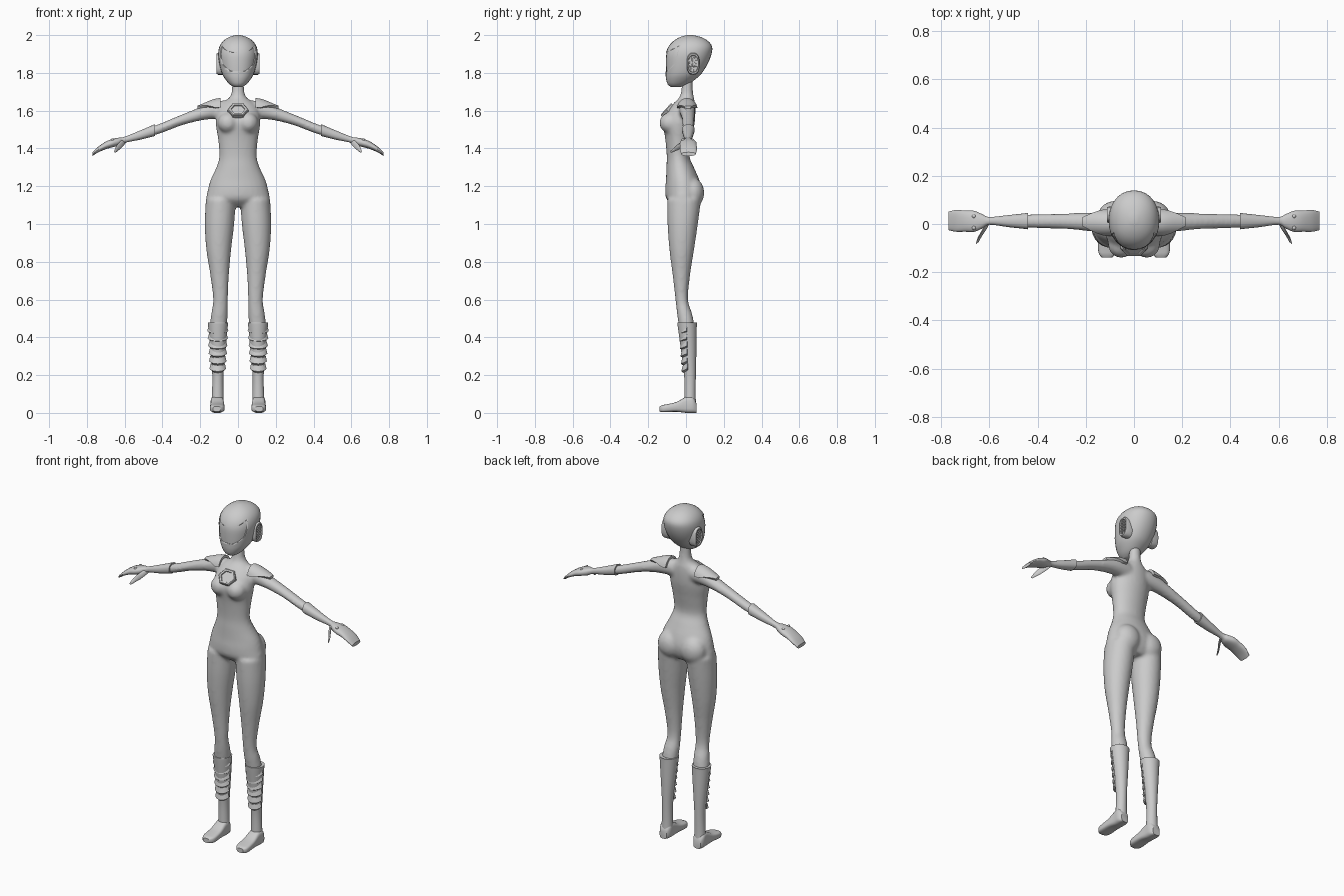
import bpy, bmesh, math
from mathutils import Vector, Matrix

if "Cube" in bpy.data.objects:
    bpy.data.objects.remove(bpy.data.objects["Cube"])

mat = bpy.data.materials.new("plain_grey")
mat.use_nodes = True
mat.diffuse_color = (0.6, 0.6, 0.6, 1)
mat.node_tree.nodes["Principled BSDF"].inputs["Base Color"].default_value = (0.6, 0.6, 0.6, 1)
X, Y, Z = Vector((1, 0, 0)), Vector((0, 1, 0)), Vector((0, 0, 1))


def finish(name, bm, angle=40):
    bmesh.ops.recalc_face_normals(bm, faces=bm.faces)
    me = bpy.data.meshes.new(name)
    bm.to_mesh(me)
    bm.free()
    me.materials.append(mat)
    me.polygons.foreach_set("use_smooth", [True] * len(me.polygons))
    me.set_sharp_from_angle(angle=math.radians(angle))
    ob = bpy.data.objects.new(name, me)
    bpy.context.collection.objects.link(ob)
    return ob


def spline(rows, steps=4):
    """Catmull-Rom through tuples of any length."""
    out = []
    for i in range(len(rows) - 1):
        a, b, c, d = (rows[max(i - 1, 0)], rows[i], rows[i + 1], rows[min(i + 2, len(rows) - 1)])
        for k in range(steps):
            t = k / steps
            out.append(tuple(q + t / 2 * (r - p + t * (2 * p - 5 * q + 4 * r - s + t * (3 * (q - r) + s - p)))
                             for p, q, r, s in zip(a, b, c, d)))
    return out + [rows[-1]]


def ring(c, u, v, n=24, power=2):
    """Superellipse around c with half axes u and v."""
    pts = []
    for i in range(n):
        a = math.tau * i / n
        f = lambda w: math.copysign(abs(w) ** (2 / power), w)
        pts.append(Vector(c) + u * f(math.cos(a)) + v * f(math.sin(a)))
    return pts


def skin(bm, rings, side=1):
    """Bridge rings of points and cap both ends; side=-1 mirrors in x."""
    vs = [[bm.verts.new((p.x * side, p.y, p.z)) for p in r] for r in rings]
    n = len(vs[0])
    for a, b in zip(vs, vs[1:]):
        for i in range(n):
            bm.faces.new((a[i], a[(i + 1) % n], b[(i + 1) % n], b[i]))
    bm.faces.new(vs[0])
    bm.faces.new(vs[-1])


def upright(rows, power=2):
    """Rows of z, x min, x max, y min, y max."""
    return [ring(((a + b) / 2, (c + d) / 2, z), X * (b - a) / 2, Y * (d - c) / 2, 28, power)
            for z, a, b, c, d in rows]


def sideways(rows, power=2):
    """Rows of x, y centre, z centre, y half, z half."""
    return [ring((x, y, z), Y * hy, Z * hz, 20, power) for x, y, z, hy, hz in rows]


def ball(bm, c, r):
    bmesh.ops.create_uvsphere(bm, u_segments=20, v_segments=12, radius=1,
                              matrix=Matrix.LocRotScale(Vector(c), None, Vector(r)))


# Body suit: overlapping torso, legs and arms fused into one skin
torso = [(1.09, .11, -.06, .05), (1.13, .165, -.103, .075), (1.18, .16, -.11, .083),
         (1.235, .145, -.106, .07), (1.3, .115, -.104, .042), (1.36, .099, -.102, .018),
         (1.45, .106, -.11, .03), (1.51, .116, -.12, .042), (1.55, .118, -.122, .048),
         (1.6, .11, -.098, .05), (1.64, .085, -.065, .048), (1.67, .045, -.036, .042),
         (1.71, .033, -.025, .036), (1.79, .032, -.022, .036)]
leg = [(1.13, .012, .17, -.1, .08), (1.0, .02, .176, -.098, .063), (.865, .036, .168, -.088, .043),
       (.73, .048, .147, -.071, .022), (.6, .054, .132, -.056, .011), (.52, .054, .143, -.047, .034),
       (.44, .06, .15, -.035, .048)]
arm = [(.05, .005, 1.605, .04, .05), (.12, .006, 1.603, .043, .047), (.2, .009, 1.583, .038, .036),
       (.3, .012, 1.55, .032, .029), (.4, .012, 1.51, .03, .027), (.48, .012, 1.483, .026, .024)]
bm = bmesh.new()
skin(bm, upright([(z, -w, w, a, b) for z, w, a, b in spline(torso)]))
for s in (1, -1):
    skin(bm, upright(spline(leg)), s)
    skin(bm, sideways(spline(arm)), s)
    ball(bm, (s * .053, -.085, 1.535), (.055, .056, .055))
    ball(bm, (s * .075, .035, 1.165), (.075, .062, .08))
body = finish("body_suit", bm, 180)
m = body.modifiers.new("fuse", "REMESH")
m.mode, m.voxel_size, m.use_smooth_shade = "VOXEL", .009, True
m = body.modifiers.new("soften", "SMOOTH")
m.factor, m.iterations = .5, 8

# Helmet with a visor opening; a slightly smaller shell fills the opening
shape = [(1.725, .022, -.08, -.03), (1.74, .045, -.097, .012), (1.77, .07, -.106, .055),
         (1.8, .086, -.108, .085), (1.85, .099, -.11, .116), (1.9, .105, -.108, .135),
         (1.94, .098, -.092, .138), (1.97, .077, -.065, .115), (1.99, .046, -.03, .078),
         (2.0, .012, .005, .035)]
shell = spline(shape, 3)


def head(name, k):
    bm = bmesh.new()
    skin(bm, upright([(1.86 + (z - 1.86) * k, -w * k, w * k, a * k, b * k) for z, w, a, b in shell], 2.15))
    return finish(name, bm)


helmet = head("helmet", 1)
head("visor", .965)
outline = [(-.2, 1.905), (-.108, 1.905), (-.036, 1.943), (-.058, 1.85), (-.1, 1.808), (-.2, 1.808)]
bm = bmesh.new()
skin(bm, [[Vector((x, y, z)) for y, z in outline] for x in (-.2, .2)])
cutter = finish("visor_cutter", bm)
cutter.hide_render = True
cutter.hide_viewport = True
m = helmet.modifiers.new("visor_opening", "BOOLEAN")
m.object, m.operation, m.solver = cutter, "DIFFERENCE", "EXACT"

# Chest emblem: raised hexagonal frame with a hexagon inside
tilt = Matrix.Translation((0, -.1, 1.602)) @ Matrix.Rotation(math.radians(48), 4, "X")
bm = bmesh.new()
frame = [[tilt @ p for p in ring((0, 0, h), X * r, Y * r * .9, 6)]
         for r, h in ((.055, -.03), (.055, .005), (.05, .01), (.038, .01), (.036, .004))]
skin(bm, frame)
finish("chest_emblem", bm, 25)

boot = [(.478, .053, .16, -.046, .058), (.46, .054, .158, -.044, .057), (.33, .066, .146, -.026, .055),
        (.2, .077, .136, -.01, .052), (.1, .077, .138, -.008, .051), (.04, .075, .142, -.01, .053)]
glove = [(.44, .012, 1.497, .034, .031), (.455, .012, 1.492, .032, .03), (.52, .012, 1.47, .025, .024),
         (.6, .013, 1.446, .016, .016), (.63, .011, 1.436, .03, .021), (.665, .011, 1.428, .044, .022),
         (.7, .012, 1.416, .044, .02), (.74, .013, 1.394, .045, .015), (.77, .013, 1.37, .038, .01)]
foot = [(.056, .088, .134, 0, .05), (.035, .076, .145, 0, .085), (0, .075, .144, 0, .085),
        (-.05, .072, .147, .006, .058), (-.1, .071, .149, .004, .046), (-.125, .077, .145, .004, .041),
        (-.14, .092, .132, .008, .034)]
thumb = [(.605, .008, 1.437, .016), (.625, -.03, 1.415, .019), (.64, -.055, 1.398, .014), (.65, -.079, 1.383, .007)]

for s, side in ((1, "left"), (-1, "right")):
    # Boot shaft and foot
    bm = bmesh.new()
    skin(bm, upright(spline(boot)), s)
    finish(side + "_boot", bm)
    bm = bmesh.new()
    skin(bm, [ring(((a + b) / 2, y, (c + d) / 2), X * (b - a) / 2, Z * (d - c) / 2, 24, 3.5)
              for y, a, b, c, d in spline(foot, 3)], s)
    finish(side + "_foot", bm)

    # Overlapping chevron guards down the shin
    bm = bmesh.new()
    for k in range(6):
        z = .43 - k * .04
        hx, hy = .035 + (z - .15) * .055, .034 + (z - .15) * .052
        rings = []
        for j in range(13):
            a = math.radians(-72 + 12 * j)
            zz = z - .02 * math.cos(a) + .01
            dirn = Vector((math.sin(a) * hx, -math.cos(a) * hy, 0))
            rings.append([Vector((.107, .02, zz + dz)) + dirn * f
                          for f, dz in ((.9, .028), (1.0, .028), (1.17, 0), (.9, -.008))])
        skin(bm, rings, s)
    finish(side + "_shin_guards", bm)

    # Glove with mitten fingers, thumb and knuckle studs
    bm = bmesh.new()
    skin(bm, sideways(spline(glove), 2.3), s)
    way = Vector((.6, .8, 0))
    skin(bm, [ring((x, y, z), way.cross(Z) * r, Z * r * .8, 12) for x, y, z, r in spline(thumb)], s)
    finish(side + "_glove", bm)
    bm = bmesh.new()
    for y in (-.016, .032):
        ball(bm, (s * .664, y, 1.446), (.008, .008, .007))
    finish(side + "_knuckle_studs", bm)

    # Shoulder plate: arched over the arm and narrowing to a point
    bm = bmesh.new()
    rings = []
    for x, y, z, hy, hz in [r for r in spline(arm, 6) if .08 < r[0] < .23]:
        spread = math.radians(78 - 66 * max(0, (x - .12) / .11))
        arc = [spread * (j / 6 - 1) for j in range(13)]
        wall = lambda d, order: [Vector((x, y + math.sin(a) * (hy + d), z + math.cos(a) * (hz + d))) for a in order]
        rings.append(wall(.013, arc) + wall(-.004, arc[::-1]))
    skin(bm, rings, s)
    finish(side + "_shoulder_plate", bm)

    # Ear piece: oval rim around a studded grille
    bm = bmesh.new()
    skin(bm, [ring((x, .038, 1.848), Y * .034 * k, Z * .058 * k, 24, 2.6)
              for x, k in ((.07, 1), (.105, 1), (.113, .92), (.113, .78), (.104, .74))], s)
    for i in range(-2, 3):
        for j in range(-4, 5):
            y, z = .01 * i + .005 * (j % 2), .0095 * j
            if (y / .024) ** 2 + (z / .042) ** 2 < 1:
                skin(bm, [ring((x, .038 + y, 1.848 + z), Y * r, Z * r, 6) for x, r in ((.1, .0045), (.109, .0035))], s)
    finish(side + "_ear_piece", bm, 30)
